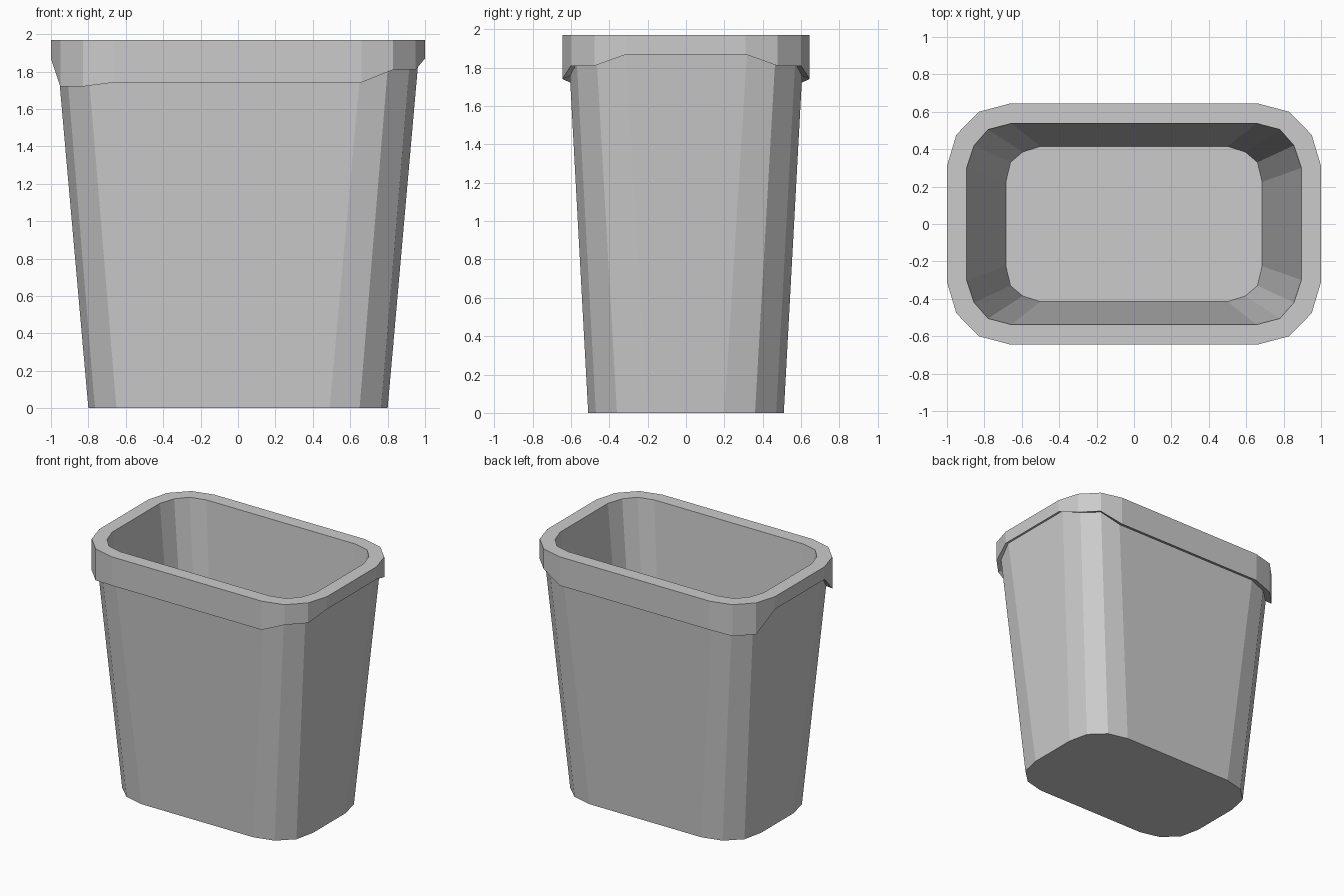
import bpy, bmesh

if "Cube" in bpy.data.objects:
    bpy.data.objects.remove(bpy.data.objects["Cube"])

# Quarter outlines of the rounded rectangle, from the side to the long face
RIM_OUT = [(1.0, .31), (.95, .477), (.83, .60), (.66, .645)]
RIM_IN = [(.895, .30), (.855, .42), (.78, .505), (.655, .538)]
FLOOR_IN = [(.685, .225), (.66, .33), (.595, .385), (.50, .415)]
BASE = [(.80, .20), (.765, .36), (.65, .47), (.49, .51)]
WALL = [(.955, .31), (.91, .46), (.795, .565), (.65, .605)]   # body outline at z = WALL_Z
HEIGHT, FLOOR_Z, WALL_Z = 1.97, .08, 1.75
# Lower edge of the rim: stepped on the right corners, hanging on the left ones
EDGE_R = [1.87, 1.81, 1.81, 1.742]
EDGE_L = [1.87, 1.72, 1.72, 1.742]


def around(right, left=None):
    """Mirror quarter lists into a full counter-clockwise ring."""
    left = left or right
    return right + left[::-1] + left + right[::-1]


SIGNS = [(1, 1)] * 4 + [(-1, 1)] * 4 + [(-1, -1)] * 4 + [(1, -1)] * 4


def outline(quarter):
    return [(x * sx, y * sy) for (x, y), (sx, sy) in zip(around(quarter), SIGNS)]


def flat(quarter, z):
    return [(x, y, z) for x, y in outline(quarter)]


edge = around(EDGE_R, EDGE_L)
skirt = [(x, y, z) for (x, y), z in zip(outline(RIM_OUT), edge)]

# Where the tapered body meets the underside of the rim
joint = []
for (bx, by), (wx, wy), z in zip(outline(BASE), outline(WALL), edge):
    t = (z + .015) / WALL_Z
    joint.append((bx + (wx - bx) * t, by + (wy - by) * t, z + .015))

# Bin: one closed skin lofted from inner floor, over the rim, to the base
rings = [flat(FLOOR_IN, FLOOR_Z), flat(RIM_IN, HEIGHT), flat(RIM_OUT, HEIGHT),
         skirt, joint, flat(BASE, 0)]
bm = bmesh.new()
loops = [[bm.verts.new(p) for p in ring] for ring in rings]
for a, b in zip(loops, loops[1:]):
    for i in range(16):
        j = (i + 1) % 16
        bm.faces.new((a[i], a[j], b[j], b[i]))
bm.faces.new(loops[0])
bm.faces.new(loops[-1][::-1])
bmesh.ops.recalc_face_normals(bm, faces=bm.faces)

mesh = bpy.data.meshes.new("waste_bin")
bm.to_mesh(mesh)
bm.free()
bpy.context.collection.objects.link(bpy.data.objects.new("waste_bin", mesh))
